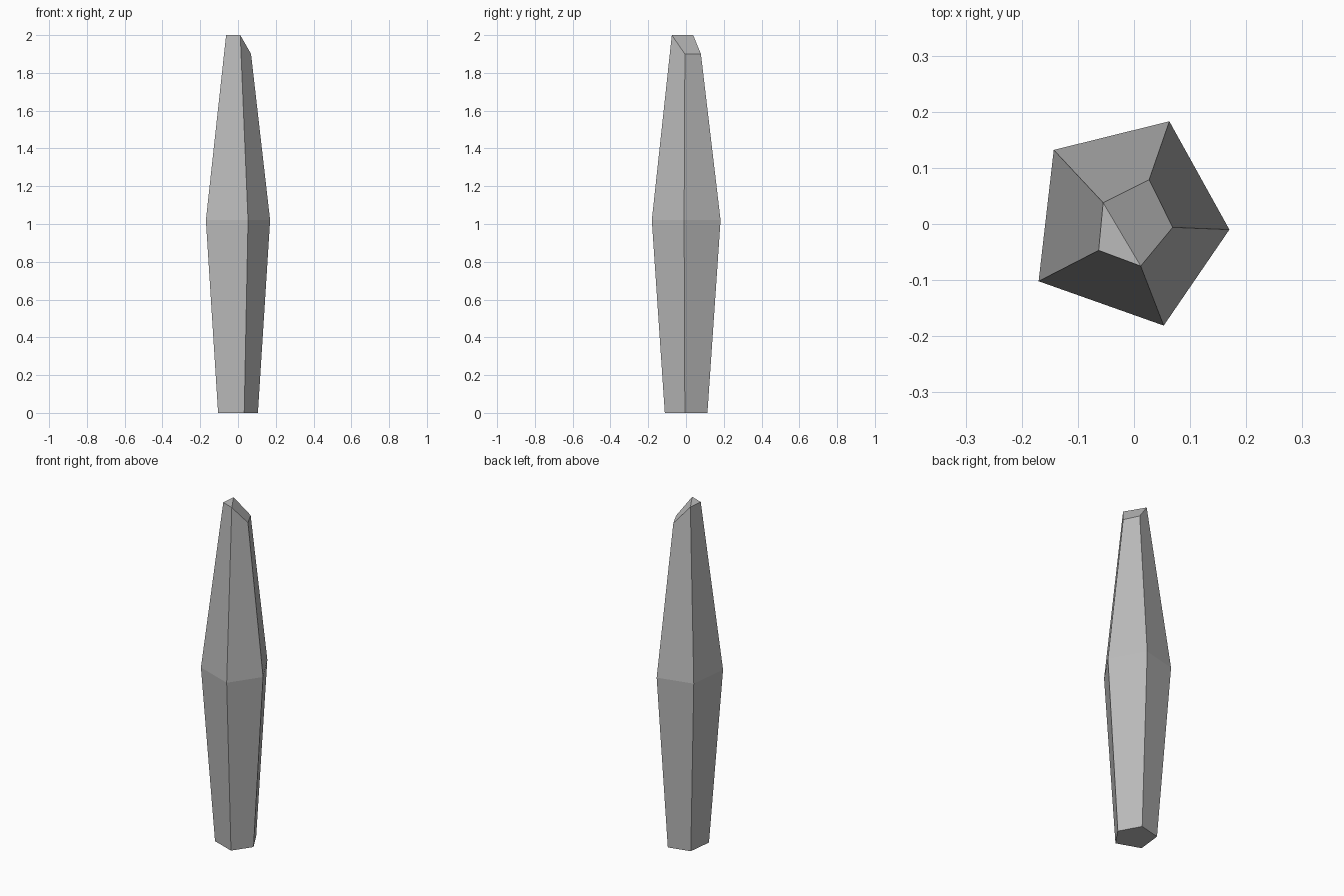
import bpy
import bmesh
from mathutils import Vector

cube = bpy.data.objects.get("Cube")
if cube:
    bpy.data.objects.remove(cube, do_unlink=True)

# Stone colour
stone = bpy.data.materials.new("grey_stone")
stone.use_nodes = True
colour = (0.5, 0.5, 0.5, 1.0)
stone.diffuse_color = colour
stone.node_tree.nodes["Principled BSDF"].inputs["Base Color"].default_value = colour

# Uneven five-sided outlines of the waist and the tip, in matching order
WAIST_Z = 1.02
waist = [(0.17, -0.01), (0.063, 0.183), (-0.143, 0.132), (-0.17, -0.102), (0.053, -0.181)]
tip = [(0.069, -0.006, 1.9), (0.027, 0.079, 1.9), (-0.055, 0.038, 2), (-0.063, -0.047, 2), (0.012, -0.075, 2)]
FOOT_SCALE = 0.62

bm = bmesh.new()


def ring(points):
    return [bm.verts.new(Vector(p)) for p in points]


def bridge(lower, upper):
    n = len(lower)
    for i in range(n):
        j = (i + 1) % n
        bm.faces.new((lower[i], lower[j], upper[j], upper[i]))


# Shard body: foot, waist and tip joined by flat walls
foot_ring = ring([(x * FOOT_SCALE, y * FOOT_SCALE, 0) for x, y in waist])
waist_ring = ring([(x, y, WAIST_Z) for x, y in waist])
tip_ring = ring(tip)
bridge(foot_ring, waist_ring)
bridge(waist_ring, tip_ring)

# Flat base, level tip triangle and bevelled tip facet
bm.faces.new(list(reversed(foot_ring)))
a, b, c, d, e = tip_ring
bm.faces.new((c, d, e))
bm.faces.new((a, b, c, e))
bmesh.ops.recalc_face_normals(bm, faces=bm.faces)

mesh = bpy.data.meshes.new("stone_shard")
bm.to_mesh(mesh)
bm.free()
mesh.materials.append(stone)
shard = bpy.data.objects.new("stone_shard", mesh)
bpy.context.collection.objects.link(shard)
